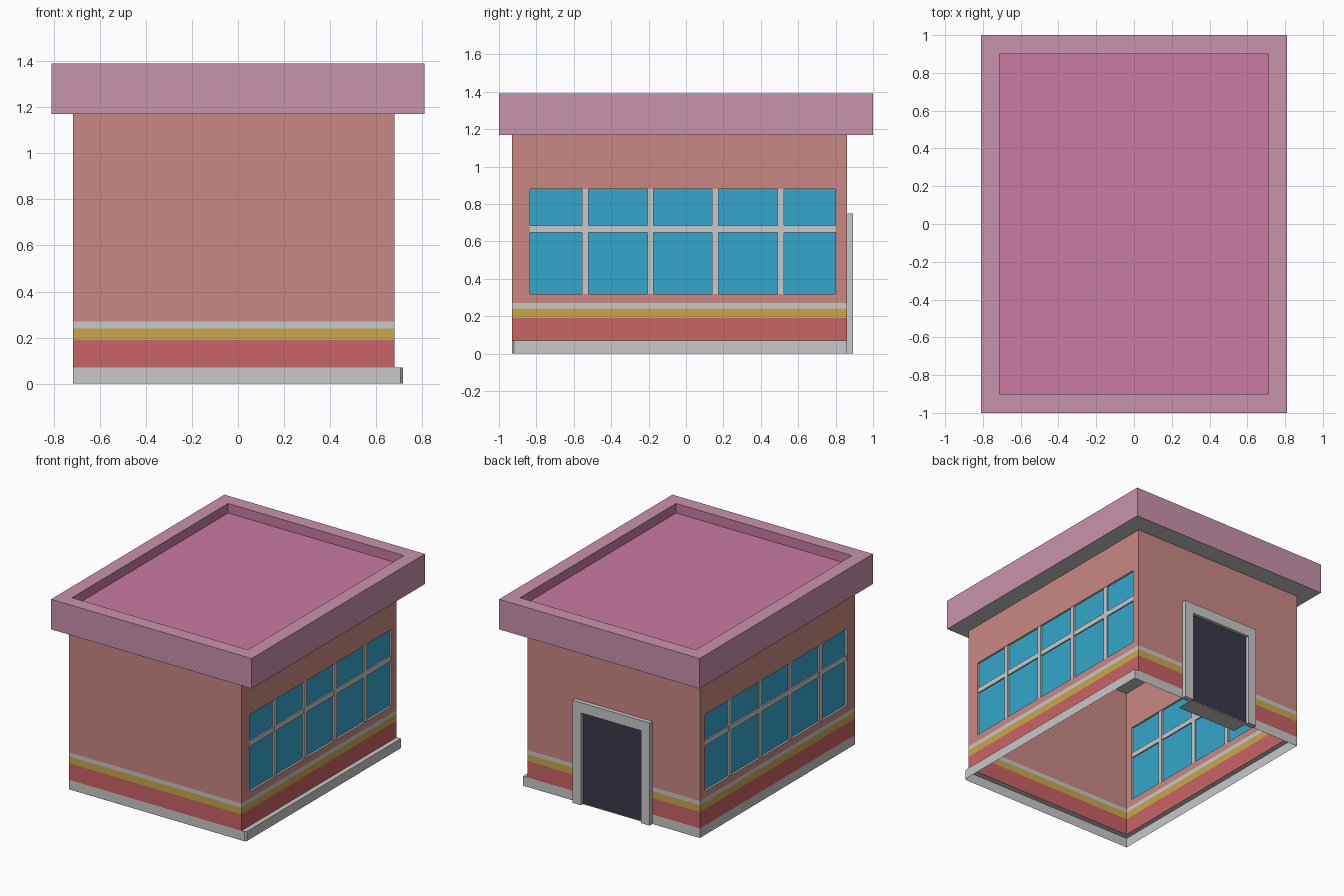
import bpy, bmesh

if "Cube" in bpy.data.objects:
    bpy.data.objects.remove(bpy.data.objects["Cube"])


def lin(c):
    c /= 255
    return c / 12.92 if c <= 0.04045 else ((c + 0.055) / 1.055) ** 2.4


def material(name, r, g, b):
    m = bpy.data.materials.new(name)
    m.diffuse_color = (lin(r), lin(g), lin(b), 1)
    m.use_nodes = True
    m.node_tree.nodes["Principled BSDF"].inputs["Base Color"].default_value = m.diffuse_color
    return m


SALMON = material("salmon_wall", 202, 137, 132)
RED = material("red_stripe", 201, 99, 102)
YELLOW = material("yellow_stripe", 201, 168, 73)
GREY = material("light_grey", 200, 200, 200)
BLUE = material("blue_glass", 52, 167, 204)
DARK = material("dark_door", 58, 58, 73)
PALE_PINK = material("pale_pink_rim", 201, 147, 173)
PINK = material("pink_roof", 201, 122, 162)


def finish(name, bm, mats, normals=True):
    bmesh.ops.remove_doubles(bm, verts=bm.verts, dist=1e-5)
    if normals:
        bmesh.ops.recalc_face_normals(bm, faces=bm.faces)
    me = bpy.data.meshes.new(name)
    bm.to_mesh(me)
    bm.free()
    for m in mats:
        me.materials.append(m)
    ob = bpy.data.objects.new(name, me)
    bpy.context.collection.objects.link(ob)
    return ob


def box(name, lo, hi, mat):
    bm = bmesh.new()
    bmesh.ops.create_cube(bm, size=1)
    for v in bm.verts:
        v.co = [(a + b) / 2 + c * (b - a) for a, b, c in zip(lo, hi, v.co)]
    return finish(name, bm, [mat])


# Walls: slabs striped by height, with an optional opening (u0, u1, z0, z1)
BANDS = [0.07, 0.19, 0.24, 0.27, 1.17]
WALL_MATS = [RED, YELLOW, GREY, SALMON]


def wall(name, axis, outer, inner, u0, u1, hole=None):
    us, zs = [u0, u1], list(BANDS)
    if hole:
        us = sorted(us + list(hole[:2]))
        zs = sorted(zs + list(hole[2:]))
    bm = bmesh.new()

    def pt(u, d, z):
        return bm.verts.new((d, u, z) if axis == 'x' else (u, d, z))

    def quad(pts, mi):
        bm.faces.new([pt(*p) for p in pts]).material_index = mi

    def inside(u, z):
        return hole and hole[0] < u < hole[1] and hole[2] < z < hole[3]

    def solid(i, j):
        if not (0 <= i < len(us) - 1 and 0 <= j < len(zs) - 1):
            return False
        return not inside((us[i] + us[i + 1]) / 2, (zs[j] + zs[j + 1]) / 2)

    def in_hole(i, j):
        return 0 <= i < len(us) - 1 and 0 <= j < len(zs) - 1 and not solid(i, j)

    for i in range(len(us) - 1):
        for j in range(len(zs) - 1):
            if not solid(i, j):
                continue
            a, b, c, d = us[i], us[i + 1], zs[j], zs[j + 1]
            mi = sum((c + d) / 2 > h for h in BANDS) - 1
            for s in (outer, inner):
                quad([(a, s, c), (b, s, c), (b, s, d), (a, s, d)], mi)
            edges = [((-1, 0), (a, c), (a, d)), ((1, 0), (b, c), (b, d)),
                     ((0, -1), (a, c), (b, c)), ((0, 1), (a, d), (b, d))]
            for (di, dj), p, q in edges:
                if not solid(i + di, j + dj):
                    grey = in_hole(i + di, j + dj) or dj == -1
                    quad([(p[0], outer, p[1]), (q[0], outer, q[1]),
                          (q[0], inner, q[1]), (p[0], inner, p[1])],
                         2 if grey else mi)
    return finish(name, bm, WALL_MATS)


WIN = (-0.835, 0.80, 0.32, 0.88)
wall("front_wall", 'y', -0.93, -0.89, -0.715, 0.68)
wall("back_wall", 'y', 0.86, 0.825, -0.715, 0.68)
wall("left_wall", 'x', -0.715, -0.68, -0.89, 0.825, WIN)
wall("right_wall", 'x', 0.68, 0.645, -0.89, 0.825, WIN)

# Window bands: glass plate, four uprights and one cross bar
for side, x0, x1 in (("left", -0.715, -0.68), ("right", 0.645, 0.68)):
    mid = (x0 + x1) / 2
    box(side + "_glass", (mid - 0.004, WIN[0], WIN[2]),
        (mid + 0.004, WIN[1], WIN[3]), BLUE)
    for k, y in enumerate((-0.538, -0.19, 0.156, 0.506)):
        box(f"{side}_upright_{k + 1}", (x0 + 0.002, y - 0.017, WIN[2]),
            (x1 - 0.002, y + 0.017, WIN[3]), GREY)
    box(side + "_cross_bar", (x0 + 0.004, WIN[0], 0.648),
        (x1 - 0.004, WIN[1], 0.685), GREY)

# Plinth: open skirt with a ledge on the right side
bm = bmesh.new()
ring = [(-0.715, -0.93), (0.705, -0.93), (0.715, -0.92), (0.715, 0.86), (-0.715, 0.86)]
low = [bm.verts.new((x, y, 0)) for x, y in ring]
top = [bm.verts.new((x, y, 0.07)) for x, y in ring]
for i in range(len(ring)):
    j = (i + 1) % len(ring)
    bm.faces.new((low[i], low[j], top[j], top[i]))
ledge = [bm.verts.new((0.68, y, 0.07)) for y in (0.86, -0.93)]
bm.faces.new((top[1], top[2], top[3], *ledge))
finish("plinth", bm, [GREY], normals=False)

# Door with raised surround and sill
CX, OUT, INN = -0.018, 0.312, 0.243
bm = bmesh.new()
prof = [(-OUT, 0), (-OUT, 0.75), (OUT, 0.75), (OUT, 0), (INN, 0), (INN, 0.675),
        (-INN, 0.675), (-INN, 0)]
near = [bm.verts.new((CX + x, 0.892, z)) for x, z in prof]
far = [bm.verts.new((CX + x, 0.85, z)) for x, z in prof]
for a, b, c, d in ((0, 1, 6, 7), (1, 2, 5, 6), (2, 3, 4, 5)):
    for vs in (near, far):
        bm.faces.new((vs[a], vs[b], vs[c], vs[d]))
for i in range(8):
    j = (i + 1) % 8
    bm.faces.new((near[i], near[j], far[j], far[i]))
finish("door_frame", bm, [GREY])
box("door", (CX - INN, 0.862, 0.005), (CX + INN, 0.868, 0.675), DARK)
box("door_sill", (CX - INN, 0.745, 0), (CX + INN, 0.87, 0.005), GREY)

# Roof: slab with a sunken top and grey underside
bm = bmesh.new()
bmesh.ops.create_cube(bm, size=1)
for v in bm.verts:
    v.co = (v.co.x * 1.62, v.co.y * 2, 1.28 + v.co.z * 0.22)
bm.normal_update()
cap = max(bm.faces, key=lambda f: f.normal.z)
bottom = min(bm.faces, key=lambda f: f.normal.z)
bottom.material_index = 2
bmesh.ops.inset_region(bm, faces=[cap], thickness=0.14)
rim = [v.co.copy() for v in cap.verts]
bmesh.ops.delete(bm, geom=[cap], context='FACES_ONLY')
up = [bm.verts.new(c) for c in rim]
dn = [bm.verts.new((c.x, c.y, 1.32)) for c in rim]
bm.faces.new(dn).material_index = 1
for i in range(4):
    j = (i + 1) % 4
    bm.faces.new((up[i], up[j], dn[j], dn[i])).material_index = 1
finish("roof", bm, [PALE_PINK, PINK, GREY])
